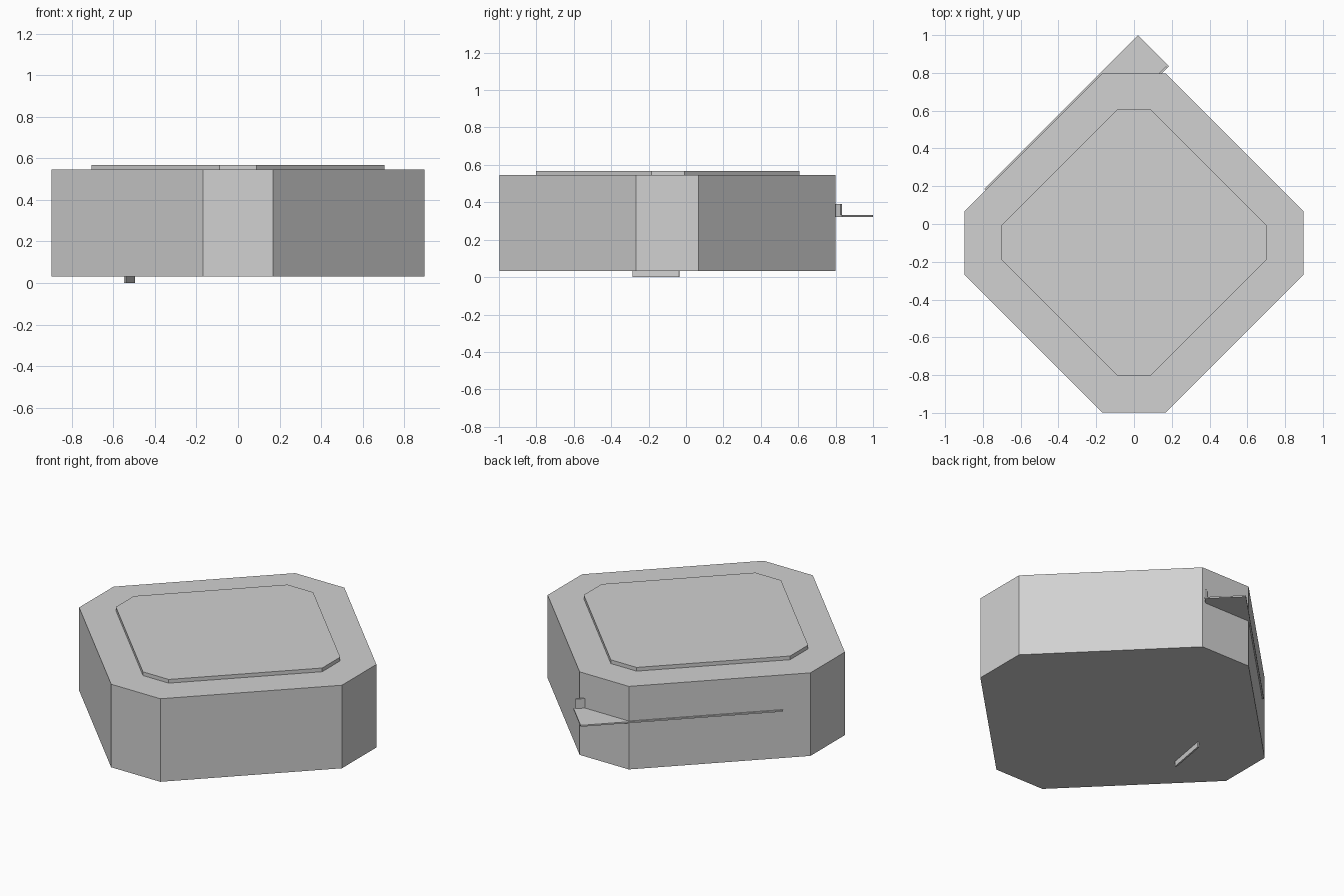
import bpy
import bmesh
from math import radians
from mathutils import Matrix, Vector

cube = bpy.data.objects.get("Cube")
if cube:
    bpy.data.objects.remove(cube, do_unlink=True)

# Single plain grey
grey = bpy.data.materials.new("light grey")
grey.use_nodes = True
colour = (0.64, 0.64, 0.64, 1)
grey.diffuse_color = colour
grey.node_tree.nodes["Principled BSDF"].inputs["Base Color"].default_value = colour


def add_object(name, bm):
    bmesh.ops.recalc_face_normals(bm, faces=bm.faces)
    mesh = bpy.data.meshes.new(name)
    bm.to_mesh(mesh)
    bm.free()
    mesh.materials.append(grey)
    obj = bpy.data.objects.new(name, mesh)
    bpy.context.collection.objects.link(obj)
    return obj


def octagon_slab(name, half, flat, centre_y, z0, z1):
    """Diamond-like octagon with short flats on the axes."""
    quarter = [Vector((half, -flat)), Vector((half, flat))]
    outline = [Matrix.Rotation(radians(90 * i), 2) @ p
               for i in range(4) for p in quarter]
    bm = bmesh.new()
    face = bm.faces.new([bm.verts.new((p.x, p.y + centre_y, z0)) for p in outline])
    top = bmesh.ops.extrude_face_region(bm, geom=[face])
    moved = [g for g in top["geom"] if isinstance(g, bmesh.types.BMVert)]
    bmesh.ops.translate(bm, verts=moved, vec=(0, 0, z1 - z0))
    return add_object(name, bm)


def box(name, low, high, angle=0, origin=(0, 0, 0)):
    """Box between two corners in a frame turned about z."""
    low, high = Vector(low), Vector(high)
    bm = bmesh.new()
    bmesh.ops.create_cube(bm, size=1, matrix=Matrix.Translation((low + high) / 2)
                          @ Matrix.Diagonal((*(high - low), 1)))
    bm.transform(Matrix.Translation(origin) @ Matrix.Rotation(radians(angle), 4, "Z"))
    return add_object(name, bm)


# Main body and raised top panel
octagon_slab("body", 0.898, 0.168, -0.1, 0.032, 0.545)
octagon_slab("top_panel", 0.705, 0.088, -0.097, 0.545, 0.568)

# Thin diagonal shelf sliding out at the back, with its upright lip
box("shelf", (-0.43, 0.46, 0.322), (0.721, 0.692, 0.331), 45)
box("shelf_lip", (0.3, 0.46, 0.322), (0.71, 0.471, 0.39), 45)

# Narrow fin under the body
box("bottom_fin", (-0.005, -0.126, 0), (0.005, 0.126, 0.04), -10, (-0.522, -0.16, 0))
